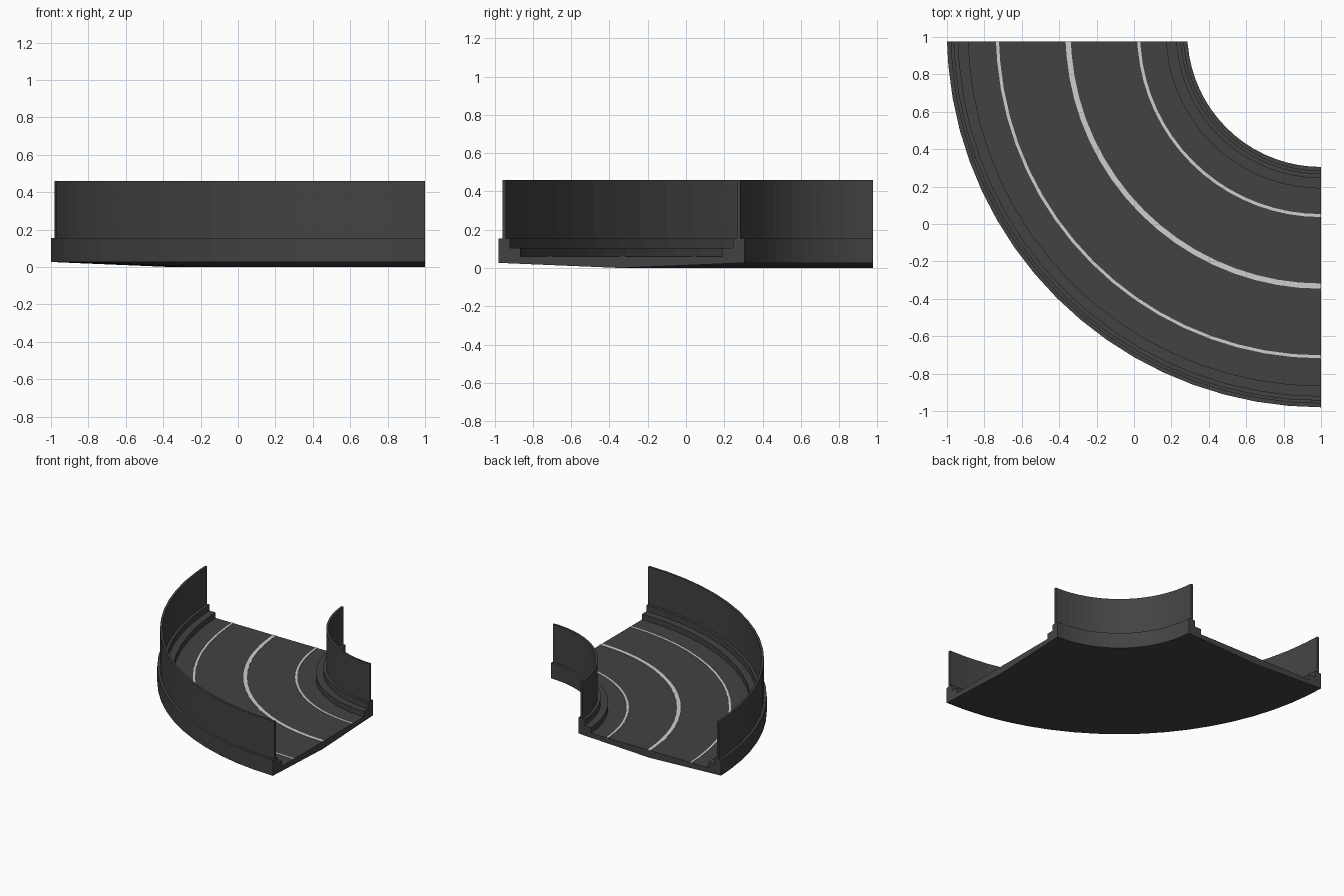
import bpy
import bmesh
import math

cube = bpy.data.objects.get("Cube")
if cube:
    bpy.data.objects.remove(cube, do_unlink=True)

CX, CY = 1.0, 1.02      # centre of the bend
END_Y = 0.977           # straight cut at the back end
SEGMENTS = 18


def make_material(name, value):
    mat = bpy.data.materials.new(name)
    mat.use_nodes = True
    colour = (value, value, value, 1.0)
    mat.diffuse_color = colour
    bsdf = mat.node_tree.nodes["Principled BSDF"]
    bsdf.inputs["Base Color"].default_value = colour
    bsdf.inputs["Roughness"].default_value = 0.8
    return mat


asphalt = make_material("dark grey", 0.055)
paint = make_material("line white", 0.62)


def sweep(name, profile, mat):
    """Sweep a closed (radius, height) profile through the quarter bend."""
    bm = bmesh.new()
    rings = []
    for i in range(SEGMENTS + 1):
        a = math.pi * (1 + 0.5 * i / SEGMENTS)
        rings.append([bm.verts.new((CX + r * math.cos(a),
                                    min(CY + r * math.sin(a), END_Y), z))
                      for r, z in profile])
    n = len(profile)
    for a, b in zip(rings, rings[1:]):
        for j in range(n):
            k = (j + 1) % n
            bm.faces.new((a[j], a[k], b[k], b[j]))
    bm.faces.new(rings[0])
    bm.faces.new(rings[-1])
    bmesh.ops.recalc_face_normals(bm, faces=bm.faces)
    mesh = bpy.data.meshes.new(name)
    bm.to_mesh(mesh)
    bm.free()
    mesh.materials.append(mat)
    obj = bpy.data.objects.new(name, mesh)
    bpy.context.collection.objects.link(obj)
    return obj


def band(r0, r1, z0, z1):
    return [(r0, z0), (r1, z0), (r1, z1), (r0, z1)]


ROAD, STEP, RIM, TOP = 0.06, 0.105, 0.155, 0.46

# Road slab with a shallow dished underside
sweep("road_slab", [(0.83, 0.022), (1.36, 0), (1.885, 0.022),
                    (1.885, ROAD), (0.83, ROAD)], asphalt)

# Stepped kerbs and thin barrier walls on both edges
for side, edge, inward in (("outer", 2.0, -1), ("inner", 0.715, 1)):
    low, high = edge + inward * 0.115, edge + inward * 0.06
    sweep(side + "_kerb", [(edge, 0.027), (low, 0.022), (low, STEP),
                           (high, STEP), (high, RIM), (edge, RIM)], asphalt)
    sweep(side + "_wall", band(edge + inward * 0.02, edge + inward * 0.038,
                               RIM, TOP), asphalt)

# Painted lane lines
for name, radius, width in (("outer_line", 1.73, 0.016),
                            ("centre_line", 1.352, 0.028),
                            ("inner_line", 0.975, 0.016)):
    sweep(name, band(radius - width / 2, radius + width / 2,
                     ROAD - 0.004, ROAD + 0.003), paint)
